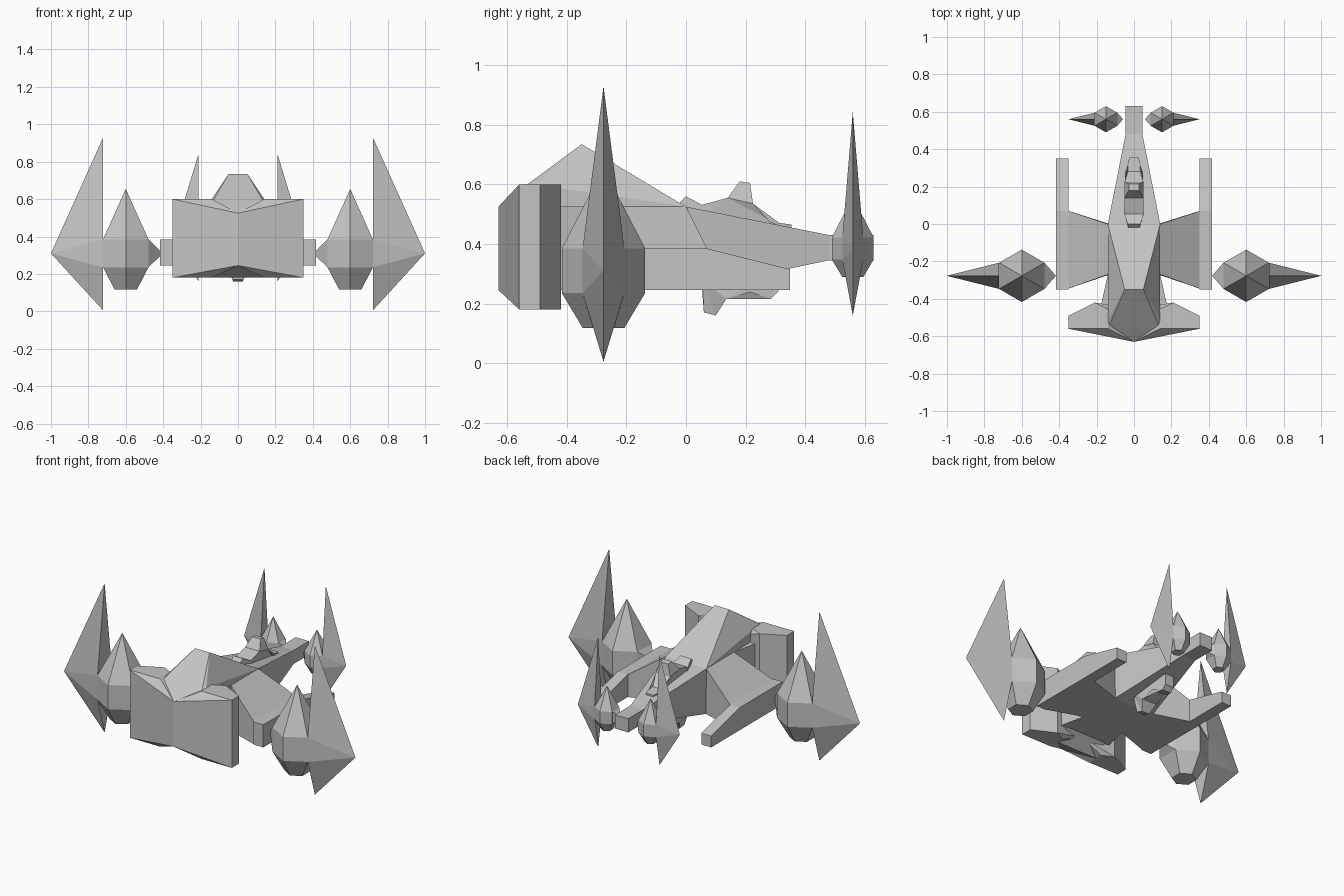
import bpy
import bmesh
from math import cos, sin, pi, radians

cube = bpy.data.objects.get("Cube")
if cube:
    bpy.data.objects.remove(cube, do_unlink=True)

GREY = (0.55, 0.55, 0.55, 1.0)
grey = bpy.data.materials.new("hull_grey")
grey.use_nodes = True
grey.diffuse_color = GREY
grey.node_tree.nodes["Principled BSDF"].inputs["Base Color"].default_value = GREY


def finish(bm, name):
    """Turn a bmesh into a named, coloured object."""
    bmesh.ops.recalc_face_normals(bm, faces=bm.faces)
    mesh = bpy.data.meshes.new(name)
    bm.to_mesh(mesh)
    bm.free()
    mesh.materials.append(grey)
    obj = bpy.data.objects.new(name, mesh)
    bpy.context.collection.objects.link(obj)
    return obj


def solid(name, points):
    """Faceted convex block spanning the given corner points."""
    bm = bmesh.new()
    verts = [bm.verts.new(p) for p in points]
    hull = bmesh.ops.convex_hull(bm, input=verts)
    loose = [v for v in bm.verts if not v.link_faces]
    bmesh.ops.delete(bm, geom=loose, context='VERTS')
    bmesh.ops.dissolve_limit(bm, angle_limit=radians(1),
                             verts=bm.verts, edges=bm.edges)
    return finish(bm, name)


def both(points):
    """Points plus their mirror images across the centre line."""
    return points + [(-x, y, z) for x, y, z in points if x]


def pair(name, points):
    """The same block on the left (+x) and the right (-x)."""
    for side, s in (("left", 1), ("right", -1)):
        solid(f"{side}_{name}", [(s * x, y, z) for x, y, z in points])


def ridge(name, profile):
    """Side profile of (y, z, half width) points, closed across the centre."""
    bm = bmesh.new()
    left = [bm.verts.new((w, y, z)) for y, z, w in profile]
    right = [bm.verts.new((-w, y, z)) for y, z, w in profile]
    bm.faces.new(left)
    bm.faces.new(right[::-1])
    for i in range(len(profile)):
        j = (i + 1) % len(profile)
        bm.faces.new((left[i], left[j], right[j], right[i]))
    bmesh.ops.triangulate(bm, faces=[f for f in bm.faces if len(f.verts) > 4])
    return finish(bm, name)


LOW, HIGH = 0.245, 0.525      # main hull floor and deck
BASE, TOP = 0.18, 0.6         # bow shield floor and top

# Main hull with raised cabin, and the tapering tail
solid("main_hull", both([
    (0, -0.63, LOW), (0, -0.63, HIGH),
    (0.14, -0.56, LOW), (0.14, -0.56, 0.58), (0.14, -0.51, TOP),
    (0.05, -0.35, 0.735), (0.14, 0, HIGH), (0.14, 0, LOW)]))
solid("tail_taper", both([
    (0.14, 0, LOW), (0.14, 0, HIGH), (0.045, 0.48, 0.345), (0.045, 0.48, 0.43)]))
solid("tail_block", both([
    (0.045, y, z) for y in (0.48, 0.63) for z in (0.345, 0.43)]))
solid("belly_wedge", both([
    (0, -0.63, LOW), (0.14, -0.56, LOW), (0.14, -0.5, BASE),
    (0.14, -0.42, LOW)]))
pair("cheek", [(x, y, z) for z in (LOW, HIGH)
               for x, y in ((0.1, -0.27), (0.14, -0.27), (0.18, -0.45), (0.1, -0.45))])

# Bow shield halves, chamfered toward the centre
pair("bow_shield",
     [(0, y, z) for y in (-0.63, -0.455) for z in (LOW, HIGH)] +
     [(x, y, z) for z in (BASE, TOP)
      for x, y in ((0.14, -0.56), (0.35, -0.56), (0.35, -0.49),
                   (0.21, -0.42), (0.14, -0.455))])

# Sloping wings and the long side booms
pair("wing", [(0.13, -0.27, LOW), (0.13, 0, LOW), (0.14, -0.27, HIGH), (0.14, 0, HIGH),
              (0.35, -0.345, LOW), (0.35, 0.07, LOW),
              (0.35, -0.345, 0.385), (0.35, 0.07, 0.385)])
pair("boom", [(x, y, z) for x in (0.35, 0.418)
              for y, z in ((-0.35, LOW), (-0.35, 0.385), (0.07, 0.385),
                           (0.35, 0.315), (0.35, LOW))])


def engine(name, cx, cy, cz, size, fin_height):
    """Hexagonal pod with an inner mounting point and a tall outer fin."""
    def ring(radius, z):
        return [(cx + size * radius * cos(a), cy + size * radius * sin(a), cz + size * z)
                for a in (pi / 6 + i * pi / 3 for i in range(6))]

    pair(name + "_pod", [(cx, cy, cz + size * 0.345)] + ring(0.14, 0.075)
         + ring(0.14, -0.075) + ring(0.07, -0.192))

    inner, outer = cx - size * 0.121, cx + size * 0.121
    half = size * 0.07
    pair(name + "_mount",
         [(inner, cy + s * half, cz + t * size * 0.075) for s in (-1, 1) for t in (-1, 1)]
         + [(cx - size * 0.183, cy, cz + t * size * 0.015) for t in (-1, 1)])

    pair(name + "_fin",
         [(outer, cy, cz + fin_height * 0.62), (outer, cy, cz - fin_height * 0.305),
          (cx + size * 0.4, cy, cz)]
         + [(outer, cy + s * half, cz + t * size * 0.075) for s in (-1, 1) for t in (-1, 1)])


engine("front_engine", 0.6, -0.277, 0.31, 1.0, 1.0)
engine("rear_engine", 0.15, 0.56, 0.385, 0.5, 0.74)

# Spine fittings on top of the tail
ridge("spine_sensor", [(-0.02, 0.5, 0.03), (-0.02, 0.54, 0.03), (0, 0.56, 0.035),
                       (0.065, 0.525, 0.055), (0.065, 0.49, 0.055)])
ridge("spine_turret", [(0.05, 0.48, 0.05), (0.05, 0.53, 0.05), (0.14, 0.555, 0.05),
                       (0.18, 0.61, 0.028), (0.215, 0.605, 0.028), (0.225, 0.535, 0.05),
                       (0.28, 0.475, 0.045), (0.355, 0.465, 0.025), (0.355, 0.44, 0.025)])

# Small turret under the hull
ridge("belly_turret", [(0.055, 0.28, 0.05), (0.055, 0.235, 0.05), (0.06, 0.17, 0.03),
                       (0.1, 0.16, 0.025), (0.135, 0.215, 0.05), (0.215, 0.24, 0.05),
                       (0.285, 0.215, 0.03), (0.31, 0.24, 0.03), (0.31, 0.31, 0.03)])
